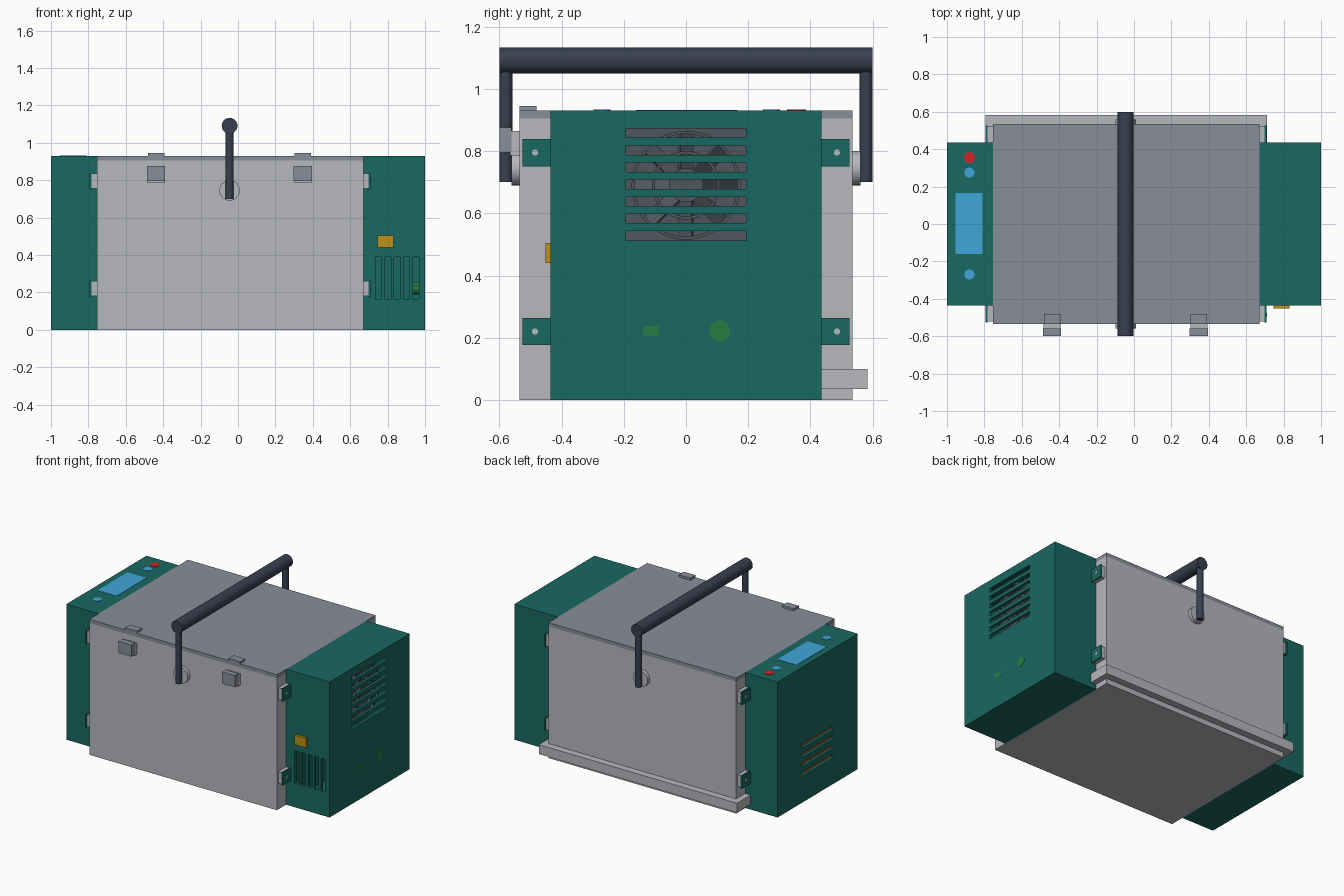
import bpy, bmesh, math
from mathutils import Matrix, Vector

if "Cube" in bpy.data.objects:
    bpy.data.objects.remove(bpy.data.objects["Cube"])


def material(name, rgb):
    m = bpy.data.materials.new(name)
    m.diffuse_color = (*rgb, 1)
    m.use_nodes = True
    m.node_tree.nodes["Principled BSDF"].inputs["Base Color"].default_value = m.diffuse_color
    return m


GREEN = material("teal", (0.01, 0.14, 0.12))
GREY = material("light_grey", (0.47, 0.48, 0.51))
LID = material("lid_grey", (0.25, 0.27, 0.32))
DARK = material("handle_dark", (0.04, 0.05, 0.08))
FAN = material("fan_grey", (0.08, 0.09, 0.11))
BLUE = material("blue", (0.05, 0.38, 0.7))
RED = material("red", (0.6, 0.02, 0.02))
AMBER = material("amber", (0.5, 0.28, 0.01))
ORANGE = material("orange", (0.45, 0.1, 0.02))
LEAF = material("connector_green", (0.02, 0.2, 0.05))


def finish(name, bm, mat):
    me = bpy.data.meshes.new(name)
    bm.to_mesh(me)
    bm.free()
    ob = bpy.data.objects.new(name, me)
    bpy.context.collection.objects.link(ob)
    if mat:
        me.materials.append(mat)
    return ob


def box(name, lo, hi, mat=None):
    bm = bmesh.new()
    lo, hi = Vector(lo), Vector(hi)
    bmesh.ops.create_cube(bm, size=1, matrix=Matrix.Translation((lo + hi) / 2) @ Matrix.Diagonal((*(hi - lo), 1)))
    return finish(name, bm, mat)


def rod(name, a, b, r, mat, n=32):
    a, b = Vector(a), Vector(b)
    bm = bmesh.new()
    rot = (b - a).to_track_quat('Z', 'Y').to_matrix().to_4x4()
    bmesh.ops.create_cone(bm, cap_ends=True, segments=n, radius1=r, radius2=r, depth=(b - a).length,
                          matrix=Matrix.Translation((a + b) / 2) @ rot)
    ob = finish(name, bm, mat)
    bpy.context.view_layer.objects.active = ob
    ob.select_set(True)
    bpy.ops.object.shade_smooth_by_angle(angle=math.radians(35))
    ob.select_set(False)
    return ob


def cut(ob, lo, hi):
    cutter = box("cutter", lo, hi)
    mod = ob.modifiers.new("cut", 'BOOLEAN')
    mod.operation, mod.solver, mod.object = 'DIFFERENCE', 'EXACT', cutter
    bpy.context.view_layer.objects.active = ob
    bpy.ops.object.modifier_apply(modifier=mod.name)
    bpy.data.objects.remove(cutter)


def ring(name, x, z, r_out, r_in, depth, mat, n=48):
    # flat annulus facing +x
    bm = bmesh.new()
    rows = []
    for i in range(n):
        a = math.tau * i / n
        rows.append([bm.verts.new((xx, r * math.cos(a), z + r * math.sin(a)))
                     for r, xx in ((r_in, x), (r_out, x), (r_out, x + depth), (r_in, x + depth))])
    for i in range(n):
        p, q = rows[i], rows[(i + 1) % n]
        for k in range(4):
            bm.faces.new((p[k], p[(k + 1) % 4], q[(k + 1) % 4], q[k]))
    bmesh.ops.recalc_face_normals(bm, faces=bm.faces)
    return finish(name, bm, mat)


# chamber, lid and rear drip ledge
box("chamber", (-0.755, -0.535, 0), (0.67, 0.535, 0.905), GREY)
box("lid", (-0.755, -0.535, 0.905), (0.67, 0.535, 0.93), LID)
box("rear_ledge", (-0.795, 0.435, 0.035), (0.71, 0.583, 0.10), GREY)

# hollow end housings with vent slots
W = 0.02
right = box("right_housing", (0.67, -0.435, 0), (1, 0.435, 0.93), GREEN)
left = box("left_housing", (-1, -0.435, 0), (-0.755, 0.435, 0.93), GREEN)
cut(right, (0.67 + W, -0.435 + W, W), (1 - W, 0.435 - W, 0.93 - W))
cut(left, (-1 + W, -0.435 + W, W), (-0.755 - W, 0.435 - W, 0.93 - W))
for i in range(7):
    z = 0.528 + i * 0.055
    cut(right, (0.97, -0.192, z - 0.015), (1.1, 0.192, z + 0.015))
for i in range(5):
    x = 0.751 + i * 0.05
    cut(right, (x - 0.016, -0.5, 0.165), (x + 0.016, -0.405, 0.39))
for i in range(4):
    z = 0.195 + i * 0.064
    cut(left, (-1.1, -0.172, z - 0.014), (-0.97, 0.168, z + 0.014))

# fan behind the right vents
FZ = 0.69
box("fan_frame", (0.86, -0.2, FZ - 0.19), (0.90, 0.2, FZ + 0.19), FAN)
for r in (0.175, 0.11):
    ring("fan_guard_ring", 0.945, FZ, r, r - 0.01, 0.015, FAN)
rod("fan_hub", (0.90, 0, FZ), (0.96, 0, FZ), 0.055, FAN)
for i in range(8):
    spoke = box("fan_blade", (-0.005, 0.05, -0.025), (0.005, 0.168, 0.025), FAN)
    spoke.matrix_world = (Matrix.Translation((0.925, 0, FZ)) @ Matrix.Rotation(math.tau * i / 8, 4, 'X')
                          @ Matrix.Rotation(0.6, 4, 'Y'))

# heater plate behind the left vents, sockets on the right housing
box("heater_plate", (-0.975, -0.19, 0.15), (-0.965, 0.19, 0.43), ORANGE)
box("amber_socket", (0.745, -0.452, 0.44), (0.832, -0.43, 0.505), AMBER)
rod("round_connector", (0.92, 0.108, 0.222), (1.001, 0.108, 0.222), 0.033, LEAF)
box("small_connector", (0.92, -0.137, 0.207), (1.001, -0.087, 0.237), LEAF)

# control panel
box("screen", (-0.955, -0.16, 0.92), (-0.81, 0.165, 0.932), BLUE)
for name, y, r, m in (("stop_button", 0.355, 0.03, RED), ("upper_button", 0.275, 0.027, BLUE),
                      ("lower_button", -0.27, 0.027, BLUE)):
    rod(name, (-0.88, y, 0.92), (-0.88, y, 0.933), r, m)

# mounting brackets at the housing corners
for x, s in ((0.67, 1), (-0.755, -1)):
    for t in (1, -1):
        for z in (0.22, 0.795):
            xs = sorted((x, x + s * 0.028))
            ys = sorted((t * 0.43, t * 0.52))
            box("bracket_block", (xs[0], ys[0], z - 0.04), (xs[1], ys[1], z + 0.04), GREY)
            xs = sorted((x + s * 0.028, x + s * 0.038))
            ys = sorted((t * 0.43, t * 0.526))
            box("bracket_tab", (xs[0], ys[0], z - 0.044), (xs[1], ys[1], z + 0.044), GREEN)
            rod("bracket_screw", (x, t * 0.485, z), (x + s * 0.04, t * 0.485, z), 0.01, GREY, 16)

# front latches
for x in (-0.438, 0.347):
    box("latch_base", (x - 0.045, -0.565, 0.785), (x + 0.045, -0.53, 0.865), GREY)
    box("latch_clasp", (x - 0.049, -0.6, 0.795), (x + 0.049, -0.56, 0.876), LID)
    box("latch_hook", (x - 0.044, -0.535, 0.925), (x + 0.044, -0.48, 0.945), LID)

# carrying handle
HX = -0.045
rod("handle_bar", (HX, -0.6, 1.091), (HX, 0.6, 1.091), 0.042, DARK)
for t in (1, -1):
    rod("handle_arm", (HX, t * 0.579, 0.70), (HX, t * 0.579, 1.08), 0.021, DARK)
    rod("handle_boss", (HX, t * 0.53, 0.745), (HX, t * 0.56, 0.745), 0.055, GREY)
